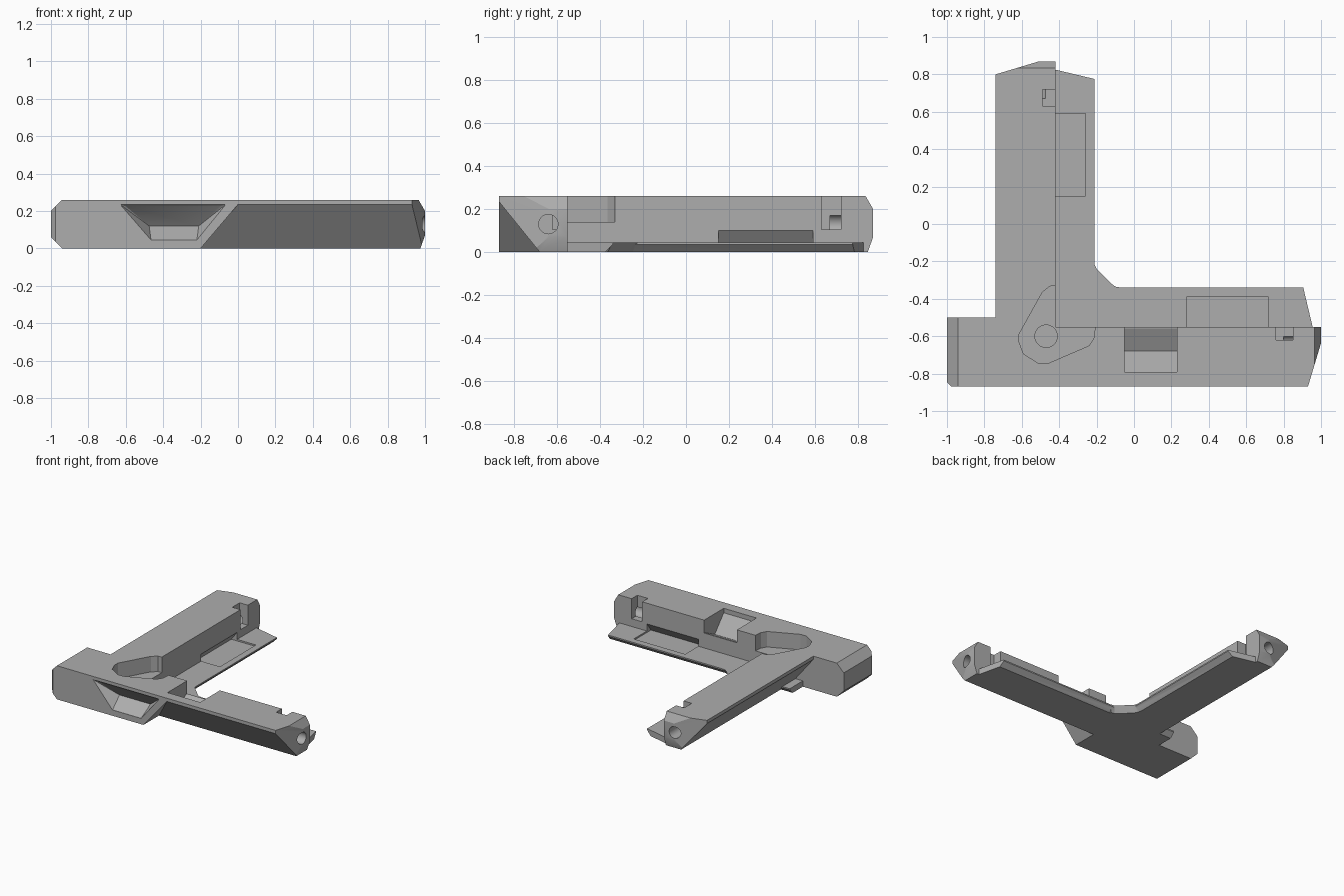
import bpy, bmesh, math
from mathutils import Vector

cube = bpy.data.objects.get("Cube")
if cube:
    bpy.data.objects.remove(cube, do_unlink=True)

grey = bpy.data.materials.new("plain grey")
grey.use_nodes = True
COLOUR = (0.42, 0.42, 0.42, 1)
grey.diffuse_color = COLOUR
grey.node_tree.nodes["Principled BSDF"].inputs["Base Color"].default_value = COLOUR


# Placements: profile coordinates (across, height, along) to model space
def front_arm(p):
    return (p[2], p[0] - 0.87, p[1])


def side_arm(p):
    return (p[0] - 0.74, p[2] - 0.13, p[1])


def upright(p):
    return (p[0], p[1], p[2])


def crosswise(p):
    return (p[0], p[2], p[1])


def finish(name, bm, place):
    for v in bm.verts:
        v.co = Vector(place(v.co))
    bmesh.ops.recalc_face_normals(bm, faces=bm.faces)
    mesh = bpy.data.meshes.new(name)
    bm.to_mesh(mesh)
    bm.free()
    mesh.materials.append(grey)
    obj = bpy.data.objects.new(name, mesh)
    bpy.context.scene.collection.objects.link(obj)
    return obj


def prism(name, profile, start, end, place, cuts=(), shift=(0, 0)):
    """Extrude a profile, trim it by planes, then place it."""
    bm = bmesh.new()
    low = [bm.verts.new((u + shift[0], v + shift[1], start)) for u, v in profile]
    high = [bm.verts.new((u, v, end)) for u, v in profile]
    bm.faces.new(low)
    bm.faces.new(high)
    for i in range(len(low)):
        j = (i + 1) % len(low)
        bm.faces.new((low[i], low[j], high[j], high[i]))
    bmesh.ops.recalc_face_normals(bm, faces=bm.faces)
    for point, normal in cuts:
        bmesh.ops.bisect_plane(bm, geom=bm.verts[:] + bm.edges[:] + bm.faces[:],
                               plane_co=point, plane_no=normal, clear_outer=True)
        rim = [e for e in bm.edges if e.is_boundary]
        bmesh.ops.holes_fill(bm, edges=rim, sides=0)
    return finish(name, bm, place)


def hull(name, points):
    bm = bmesh.new()
    for p in points:
        bm.verts.new(p)
    bmesh.ops.convex_hull(bm, input=bm.verts)
    return finish(name, bm, upright)


def circle(u, v, r, n=32):
    return [(u + r * math.cos(math.tau * i / n), v + r * math.sin(math.tau * i / n))
            for i in range(n)]


def rect(u0, v0, u1, v1):
    return [(u0, v0), (u1, v0), (u1, v1), (u0, v1)]


solids, cutters = [], []

# Foot and the full-height corner with its slanted end
foot = [(-1, .2), (-.94, .26), (-.42, .26), (-.42, 0), (-.94, 0), (-1, .06)]
body = prism("corner_bracket", foot, -.87, -.5, crosswise,
             [((-1, 0, -.845), (-1, 0, -1))])
corner = [(-.6, .26), (0, .26), (0, .235), (-.2, 0), (-.6, 0)]
solids.append(prism("corner_block", corner, -.87, -.55, crosswise))

# Two matching arms: undercut raised rail, thin ledge, and their cut-outs
rail = [(0, .26), (.32, .26), (.32, 0), (.19, 0), (0, .235)]
ledge = [(.28, .045), (.53, .045), (.53, .035), (.495, 0), (.28, 0)]
rail_ends = [((0, 0, .93), (-.3, 0, 1)),
             ((0, .26, .965), (0, .035, .06)),
             ((0, 0, .975), (0, -.025, .07))]
ledge_end = [((.32, 0, .955), (.05, 0, .21))]
window = [(.08, .3), (.08, .225), (.19, .1), (.31, .16), (.34, .16), (.34, .3)]
recess = [(.27, .033), (.48, .033), (.48, .06), (.33, .06), (.33, .1), (.32, .1)]
for side, place in (("front", front_arm), ("side", side_arm)):
    solids += [
        prism(side + "_rail", rail, -.7, 1, place, rail_ends),
        prism(side + "_ledge", ledge, -.65, 1, place, ledge_end),
    ]
    cutters += [
        prism(side + "_window", window, -.05, .23, place),
        prism(side + "_recess", recess, .28, .72, place),
        prism(side + "_notch", rect(.25, .105, .34, .3), .76, .85, place),
        prism(side + "_end_hole", circle(.23, .13, .045), .8, 1.1, place),
    ]

# Rounded web in the inner corner
web = [(-.24, -.18), (-.22, -.19), (-.21, -.22), (-.2, -.24), (-.12, -.32),
       (-.1, -.335), (-.07, -.34), (-.07, -.37), (-.24, -.37)]
solids.append(prism("inner_web", web, 0, .045, upright, shift=(-.025, -.025)))

# Corner pocket with a round dent in its floor
pocket = [(-.4, -.33), (-.45, -.333), (-.49, -.365), (-.615, -.59), (-.615, -.63),
          (-.59, -.695), (-.51, -.745), (-.46, -.745), (-.24, -.65),
          (-.215, -.61), (-.205, -.53), (-.4, -.53)]
cutters.append(prism("corner_pocket", pocket, .14, .3, upright))
cutters.append(prism("pocket_dent", circle(-.47, -.6, .06), .11, .2, upright))

# Finger scoop in the front face
rim = [(-.63, .235), (-.065, .235), (-.22, .045), (-.465, .045)]
inner = [(-.6, -.855, .225), (-.1, -.855, .225), (-.21, -.77, .12), (-.475, -.77, .12)]
cutters.append(hull("front_scoop",
                    [(x, y, z) for x, z in rim for y in (-.9, -.869)] + inner))

# Hole in the back of the foot
cutters.append(prism("foot_hole", circle(-.87, .13, .05), -.75, -.4, crosswise))

# Join and cut everything into one solid
for kind, tools in (("UNION", solids), ("DIFFERENCE", cutters)):
    for tool in tools:
        mod = body.modifiers.new(tool.name, 'BOOLEAN')
        mod.operation = kind
        mod.solver = 'EXACT'
        mod.object = tool
graph = bpy.context.evaluated_depsgraph_get()
graph.update()
result = bpy.data.meshes.new_from_object(body.evaluated_get(graph))
body.modifiers.clear()
body.data = result
for tool in solids + cutters:
    bpy.data.objects.remove(tool, do_unlink=True)

# One material and crisp edges
result.materials.clear()
result.materials.append(grey)
for face in result.polygons:
    face.material_index = 0
bpy.ops.object.select_all(action='DESELECT')
body.select_set(True)
bpy.context.view_layer.objects.active = body
bpy.ops.object.shade_smooth_by_angle(angle=math.radians(20))
